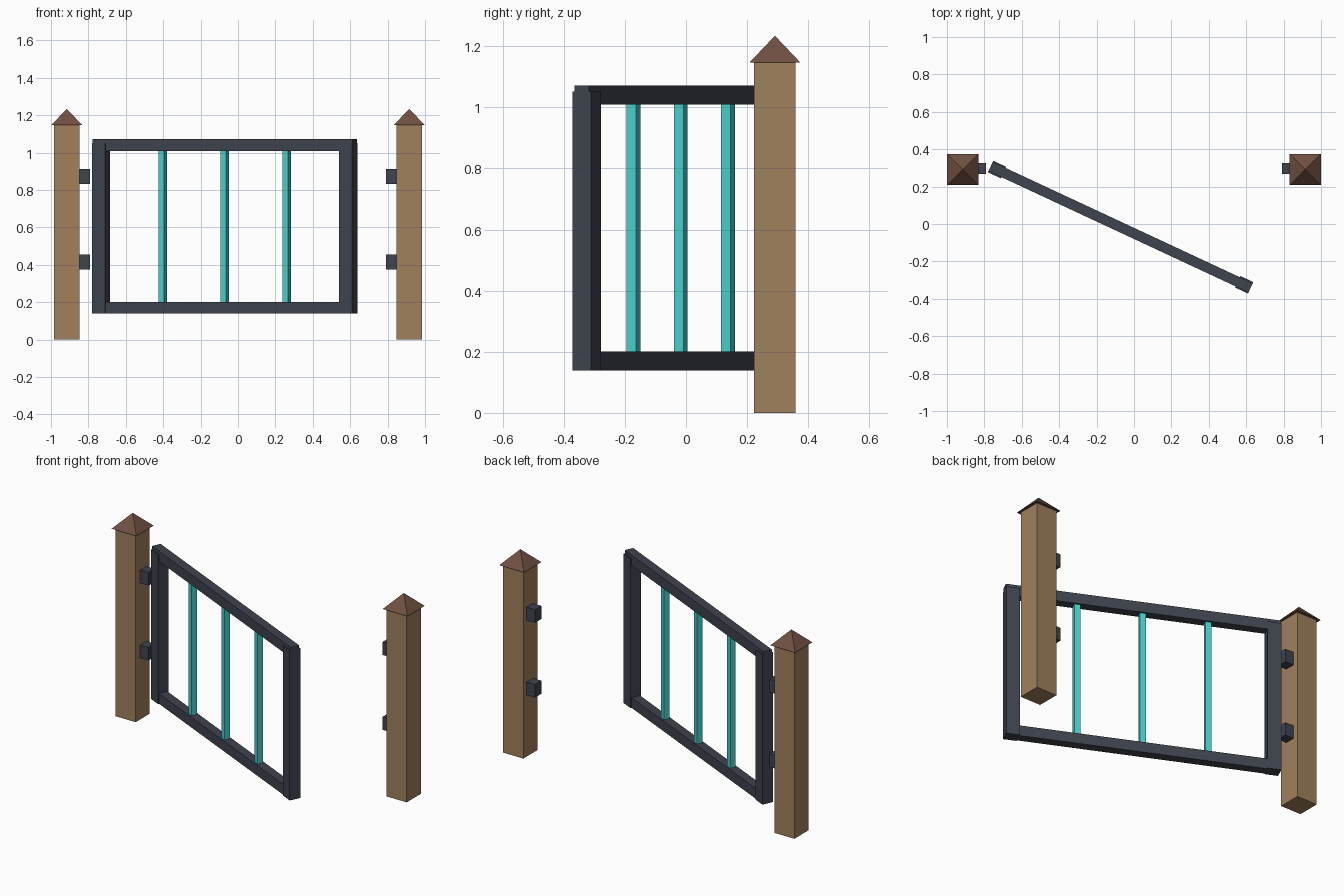
import bpy
import bmesh
import math
from mathutils import Matrix, Vector

cube = bpy.data.objects.get("Cube")
if cube:
    bpy.data.objects.remove(cube, do_unlink=True)


def material(name, srgb):
    """Flat material from 0-255 display values, stored as linear."""
    linear = [((c / 255 + 0.055) / 1.055) ** 2.4 for c in srgb]
    mat = bpy.data.materials.new(name)
    mat.use_nodes = True
    mat.diffuse_color = (*linear, 1)
    bsdf = mat.node_tree.nodes["Principled BSDF"]
    bsdf.inputs["Base Color"].default_value = (*linear, 1)
    bsdf.inputs["Roughness"].default_value = 0.8
    return mat


wood = material("light_wood", (160, 129, 93))
cap_wood = material("dark_wood", (112, 80, 65))
metal = material("dark_metal", (62, 67, 78))
teal = material("turquoise", (72, 209, 204))


def finish(name, bm, mat, matrix):
    mesh = bpy.data.meshes.new(name)
    bm.to_mesh(mesh)
    bm.free()
    mesh.materials.append(mat)
    obj = bpy.data.objects.new(name, mesh)
    obj.matrix_world = matrix
    bpy.context.collection.objects.link(obj)
    return obj


def box(name, size, center, mat, frame=Matrix()):
    bm = bmesh.new()
    bmesh.ops.create_cube(bm, size=1)
    bmesh.ops.scale(bm, vec=Vector(size), verts=bm.verts)
    return finish(name, bm, mat, frame @ Matrix.Translation(center))


def pyramid(name, width, height, center, mat):
    bm = bmesh.new()
    bmesh.ops.create_cone(bm, cap_ends=True, segments=4, depth=height,
                          radius1=width / math.sqrt(2), radius2=0,
                          matrix=Matrix.Rotation(math.pi / 4, 4, 'Z'))
    return finish(name, bm, mat, Matrix.Translation(center))


# Posts with pyramid caps and two brackets each
POST_Y, POST_H, CAP_H = 0.291, 1.146, 0.088
for side, s in (("left", 1), ("right", -1)):
    x = s * 0.9155
    box(f"{side}_post", (0.136, 0.136, POST_H), (x, POST_Y, POST_H / 2), wood)
    pyramid(f"{side}_post_cap", 0.167, CAP_H, (x, POST_Y, POST_H + CAP_H / 2), cap_wood)
    for level, z in (("lower", 0.415), ("upper", 0.872)):
        box(f"{side}_{level}_bracket", (0.06, 0.06, 0.08),
            (s * 0.821, POST_Y + 0.005, z), metal)

# Gate swung open, built in its own turned frame
gate = Matrix.Translation((-0.0715, -0.017, 0)) @ Matrix.Rotation(math.radians(-25), 4, 'Z')
LENGTH, STILE_W = 1.534, 0.076
for side, s in (("left", 1), ("right", -1)):
    box(f"gate_{side}_stile", (STILE_W, 0.068, 0.913),
        (s * (LENGTH - STILE_W) / 2, 0, 0.5955), metal, gate)
for level, z in (("bottom", 0.17), ("top", 1.04)):
    box(f"gate_{level}_rail", (LENGTH, 0.054, 0.063), (0, 0, z), metal, gate)

# Square uprights
for i in (-1, 0, 1):
    box(f"gate_bar_{i + 2}", (0.034, 0.034, 0.83), (i * 0.366, 0, 0.605), teal, gate)
